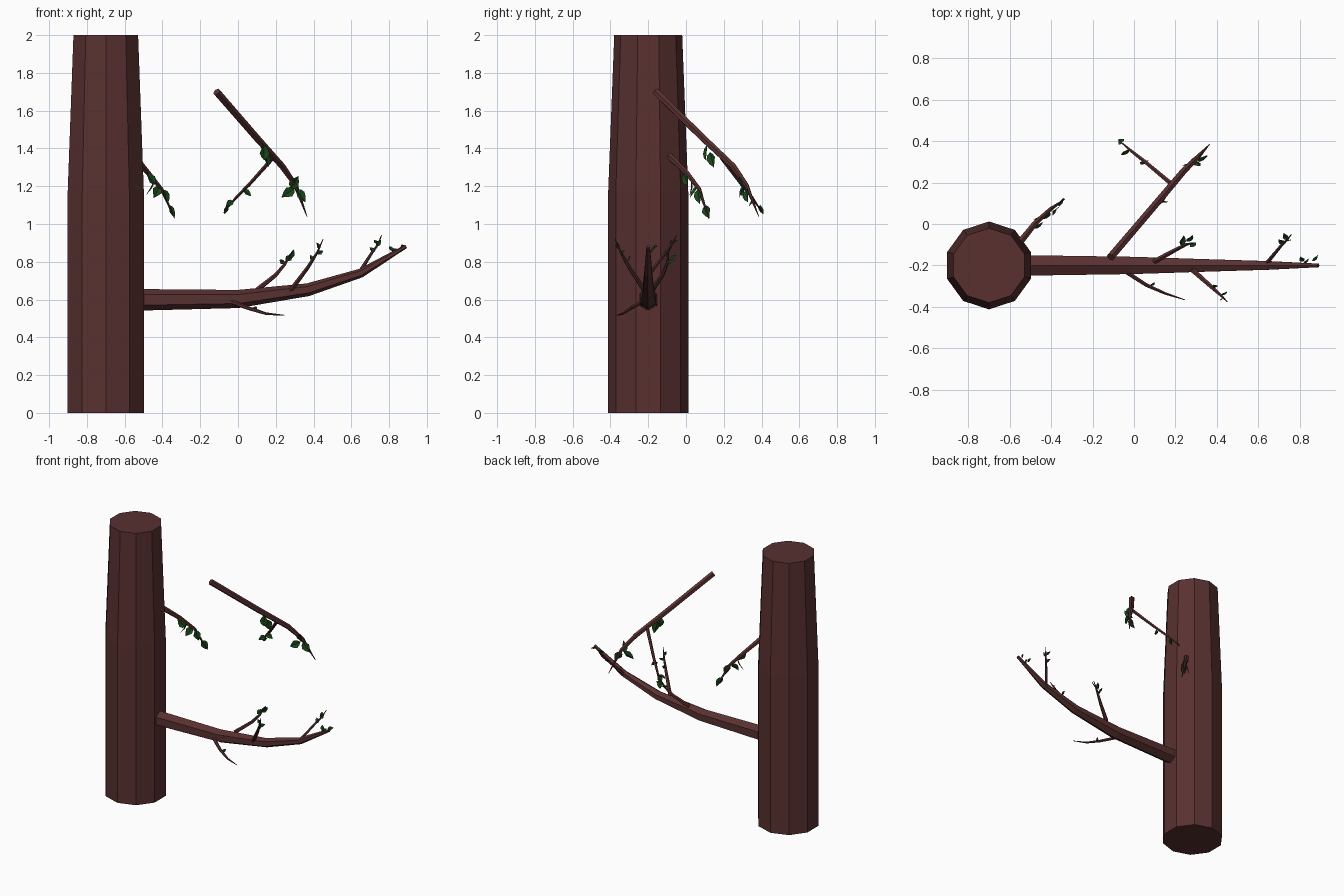
import bpy, bmesh, math
from mathutils import Vector as V


def material(name, rgb):
    m = bpy.data.materials.new(name)
    m.diffuse_color = (*rgb, 1)
    return m


BARK = material("dark_bark", (0.1, 0.03, 0.03))
GREEN = material("leaf_green", (0.01, 0.06, 0.01))


def finish(bm, name, mat):
    me = bpy.data.meshes.new(name)
    bm.to_mesh(me)
    bm.free()
    me.materials.append(mat)
    ob = bpy.data.objects.new(name, me)
    bpy.context.collection.objects.link(ob)


def tube(name, pts, radii, sides=6):
    """Tapered flat-sided tube through the points."""
    bm = bmesh.new()
    pts = [V(p) for p in pts]
    rings = []
    for i, (p, r) in enumerate(zip(pts, radii)):
        d = (pts[min(i + 1, len(pts) - 1)] - pts[max(i - 1, 0)]).normalized()
        ref = V((1, 0, 0)) if abs(d.z) > 0.95 else V((0, 0, 1))
        side = d.cross(ref).normalized()
        up = side.cross(d)
        angles = [2 * math.pi * k / sides for k in range(sides)]
        rings.append([bm.verts.new(p + r * (math.cos(a) * up + math.sin(a) * side)) for a in angles])
    for a, b in zip(rings, rings[1:]):
        for k in range(sides):
            n = (k + 1) % sides
            bm.faces.new((a[k], a[n], b[n], b[k]))
    bm.faces.new(rings[0])
    bm.faces.new(rings[-1])
    bmesh.ops.recalc_face_normals(bm, faces=bm.faces)
    finish(bm, name, BARK)


def leaves(name, size, items):
    """Pointed leaves, folded along the midrib: (centre, direction)."""
    bm = bmesh.new()
    outline = [(-0.5, 0), (-0.32, 0.22), (-0.08, 0.33), (0.22, 0.2), (0.5, 0)]
    for i, (c, d) in enumerate(items):
        c, d = V(c), V(d).normalized()
        hint = V((0.6, -0.6, 0.5)) if i % 2 else V((0.3, -0.8, 0.5))
        side = d.cross(hint).normalized()
        n = side.cross(d)
        mid = [bm.verts.new(c + size * (t * d - 0.05 * n)) for t, w in outline]
        for s in (-1, 1):
            edge = [bm.verts.new(c + size * (t * d + s * w * side + 0.05 * n)) for t, w in outline[1:-1]]
            row = [mid[0]] + edge + [mid[-1]]
            for k in range(4):
                f = [mid[k], mid[k + 1], row[k + 1], row[k]]
                f = list(dict.fromkeys(f))
                bm.faces.new(f if s > 0 else f[::-1])
    finish(bm, name, GREEN)


# Trunk: ten sides, upper part tapers
tb = bmesh.new()
levels = [(0, 0.212), (1.17, 0.212), (2, 0.18)]
rings = [[tb.verts.new((-0.7 + r * math.sin(k * math.pi / 5), -0.2 + r * math.cos(k * math.pi / 5), z))
          for k in range(10)] for z, r in levels]
for a, b in zip(rings, rings[1:]):
    for k in range(10):
        tb.faces.new((a[k], a[(k + 1) % 10], b[(k + 1) % 10], b[k]))
tb.faces.new(rings[0])
tb.faces.new(rings[-1])
bmesh.ops.recalc_face_normals(tb, faces=tb.faces)
finish(tb, "trunk", BARK)

# Main branch and its tip leaves
tube("main_branch",
     [(-0.58, -0.2, 0.598), (0, -0.2, 0.603), (0.37, -0.2, 0.652), (0.65, -0.2, 0.74), (0.89, -0.2, 0.882)],
     [0.058, 0.048, 0.034, 0.024, 0.01])
leaves("main_branch_leaves", 0.04,
       [((0.81, -0.17, 0.87), (-0.3, 0.4, 0.5)), ((0.83, -0.18, 0.86), (0.4, 0.4, 0.3)),
        ((0.875, -0.165, 0.88), (0.5, 0.5, 0.1))])

# Twigs on the main branch
tube("back_twig", [(0.1, -0.18, 0.65), (0.2, -0.125, 0.73), (0.25, -0.1, 0.79), (0.29, -0.09, 0.86)],
     [0.014, 0.011, 0.008, 0.002])
leaves("back_twig_leaves", 0.055,
       [((0.27, -0.07, 0.82), (0.4, 0.4, 0.4)), ((0.285, -0.1, 0.84), (0.3, -0.2, 0.6)),
        ((0.235, -0.08, 0.80), (0.2, 0.7, 0.3))])
tube("front_twig", [(0.28, -0.22, 0.65), (0.37, -0.3, 0.77), (0.42, -0.345, 0.85), (0.45, -0.375, 0.92)],
     [0.014, 0.011, 0.007, 0.002])
leaves("front_twig_leaves", 0.04,
       [((0.39, -0.3, 0.82), (-0.3, 0.2, 0.6)), ((0.435, -0.335, 0.85), (0.6, 0.3, 0.3)),
        ((0.425, -0.36, 0.885), (-0.3, -0.2, 0.6))])
tube("low_twig", [(-0.04, -0.23, 0.59), (0.06, -0.295, 0.553), (0.15, -0.335, 0.525), (0.245, -0.366, 0.517)],
     [0.012, 0.01, 0.007, 0.002])
leaves("low_twig_leaf", 0.035, [((0.09, -0.29, 0.553), (0.4, 0.4, 0.5))])
tube("end_twig", [(0.64, -0.19, 0.74), (0.71, -0.105, 0.85), (0.74, -0.075, 0.89), (0.76, -0.05, 0.94)],
     [0.011, 0.008, 0.006, 0.002])
leaves("end_twig_leaves", 0.042,
       [((0.71, -0.085, 0.865), (-0.4, 0.3, 0.4)), ((0.745, -0.08, 0.9), (0.4, 0.1, 0.5)),
        ((0.73, -0.06, 0.905), (-0.2, 0.4, 0.3))])

# Free upper branch with side twig
tube("upper_branch",
     [(-0.113, -0.16, 1.70), (0.1, 0.09, 1.455), (0.235, 0.25, 1.305), (0.305, 0.32, 1.205), (0.365, 0.385, 1.04)],
     [0.021, 0.02, 0.018, 0.013, 0.002])
leaves("upper_branch_leaves", 0.085,
       [((0.14, 0.105, 1.38), (0, 0.1, 0.9)), ((0.155, 0.135, 1.34), (0.15, 0.2, -0.8)),
        ((0.30, 0.295, 1.22), (0.3, -0.3, 0.5)), ((0.265, 0.29, 1.165), (-0.6, -0.2, -0.4)),
        ((0.335, 0.32, 1.15), (0.5, 0.1, -0.7))])
tube("upper_twig", [(0.185, 0.19, 1.35), (0.06, 0.295, 1.21), (-0.01, 0.35, 1.14), (-0.075, 0.405, 1.06)],
     [0.012, 0.01, 0.008, 0.002])
leaves("upper_twig_leaves", 0.055,
       [((0.05, 0.30, 1.165), (0.5, 0.1, -0.4)), ((-0.065, 0.40, 1.075), (-0.2, 0.2, -0.6)),
        ((-0.045, 0.345, 1.11), (-0.4, -0.3, -0.3))])

# Small branch on the trunk
tube("trunk_branch",
     [(-0.56, -0.10, 1.37), (-0.48, 0.0, 1.275), (-0.405, 0.07, 1.185), (-0.335, 0.12, 1.03)],
     [0.019, 0.015, 0.011, 0.002])
tube("trunk_branch_stub", [(-0.44, 0.03, 1.23), (-0.46, 0.03, 1.19), (-0.485, 0.02, 1.155)],
     [0.005, 0.004, 0.001])
leaves("trunk_branch_leaves", 0.08,
       [((-0.46, -0.005, 1.24), (-0.4, -0.2, 0.5)), ((-0.38, 0.065, 1.145), (0.2, 0.1, -0.7)),
        ((-0.43, 0.04, 1.17), (-0.2, -0.3, -0.4)), ((-0.35, 0.11, 1.065), (0.3, 0.2, -0.6))])
